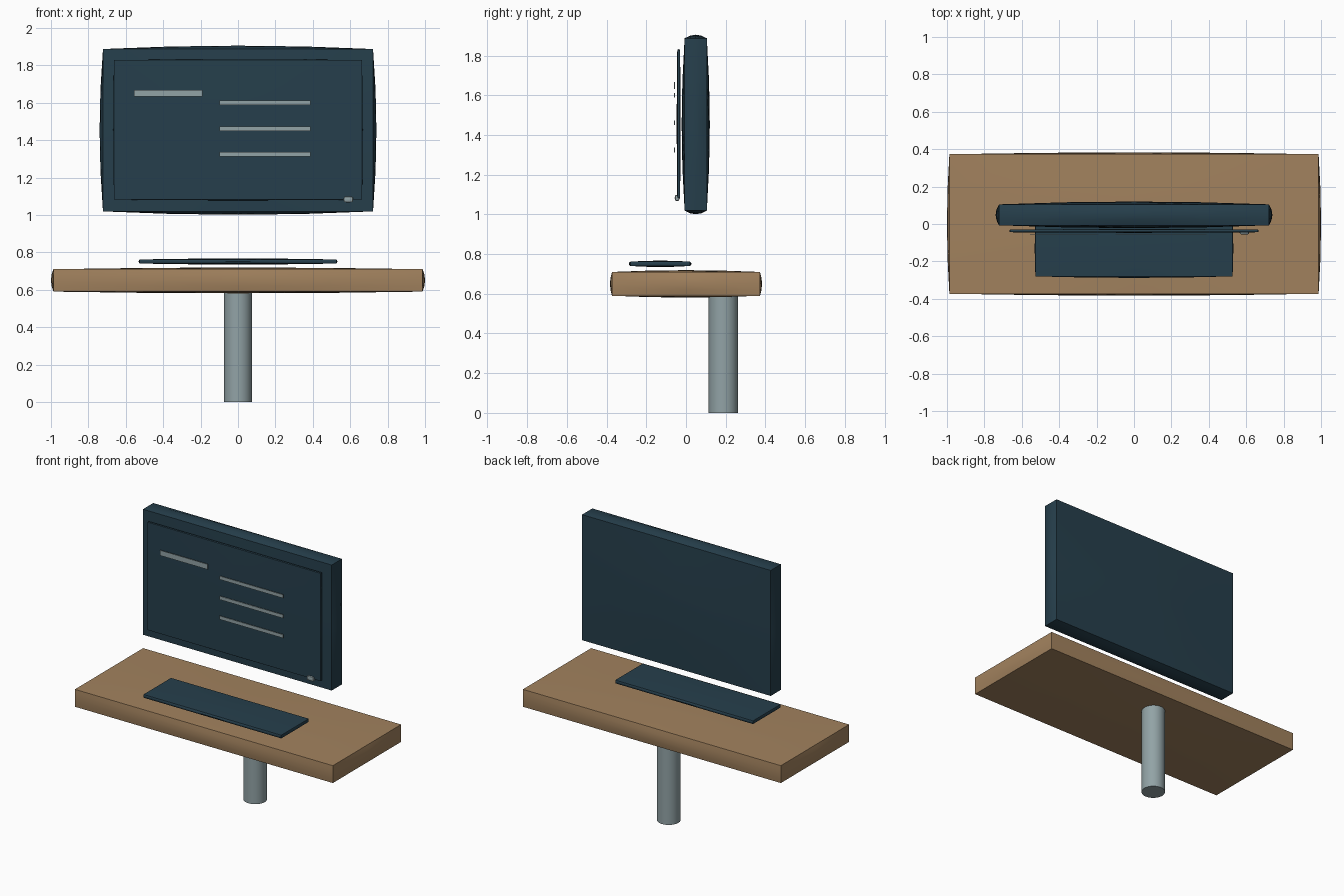
import bpy, bmesh, math

if "Cube" in bpy.data.objects:
    bpy.data.objects.remove(bpy.data.objects["Cube"])


def material(name, rgb):
    # sRGB 0-255 converted to linear
    lin = [((c / 255 + 0.055) / 1.055) ** 2.4 for c in rgb]
    m = bpy.data.materials.new(name)
    m.diffuse_color = (*lin, 1)
    m.use_nodes = True
    m.node_tree.nodes["Principled BSDF"].inputs["Base Color"].default_value = m.diffuse_color
    return m


WOOD = material("tan_wood", (162, 130, 94))
DARK = material("dark_teal", (38, 63, 76))
GREY = material("pale_grey", (146, 163, 166))


def finish(bm, name, mat):
    bmesh.ops.recalc_face_normals(bm, faces=bm.faces)
    me = bpy.data.meshes.new(name)
    bm.to_mesh(me)
    bm.free()
    me.materials.append(mat)
    ob = bpy.data.objects.new(name, me)
    bpy.context.collection.objects.link(ob)
    bpy.ops.object.select_all(action='DESELECT')
    ob.select_set(True)
    bpy.context.view_layer.objects.active = ob
    bpy.ops.object.shade_smooth_by_angle(angle=math.radians(30))
    return ob


def pillow(name, centre, half, bulge, mat):
    """Box whose six faces swell outward gently; half is the corner half size."""
    bm = bmesh.new()
    bmesh.ops.create_cube(bm, size=2)
    bmesh.ops.subdivide_edges(bm, edges=bm.edges[:], cuts=3, use_grid_fill=True)
    for v in bm.verts:
        u = v.co.copy()
        for i in range(3):
            j, k = (i + 1) % 3, (i + 2) % 3
            swell = bulge[i] * (1 - u[j] ** 2) * (1 - u[k] ** 2)
            v.co[i] = centre[i] + u[i] * (half[i] + swell)
    return finish(bm, name, mat)


def box(name, lo, hi, mat):
    bm = bmesh.new()
    bmesh.ops.create_cube(bm, size=1)
    for v in bm.verts:
        v.co = [lo[i] if v.co[i] < 0 else hi[i] for i in range(3)]
    return finish(bm, name, mat)


# Desk top
pillow("desk_top", (0, 0, 0.65), (0.987, 0.373, 0.06), (0.013, 0.01, 0.009), WOOD)

# Support post under the desk, set towards the back
bm = bmesh.new()
bmesh.ops.create_cone(bm, cap_ends=True, segments=32, radius1=0.074, radius2=0.074, depth=0.6)
bmesh.ops.translate(bm, verts=bm.verts, vec=(0, 0.188, 0.3))
finish(bm, "support_post", GREY)

# Keyboard slab
pillow("keyboard", (0, -0.13, 0.751), (0.527, 0.15, 0.011), (0.004, 0.008, 0.005), DARK)

# Monitor body and screen panel
pillow("monitor_body", (0, 0.049, 1.453), (0.722, 0.056, 0.434), (0.018, 0.015, 0.018), DARK)
pillow("screen_panel", (0, -0.037, 1.455), (0.663, 0.007, 0.373), (0.004, 0.003, 0.004), DARK)

# Thin bars on the screen
box("heading_bar", (-0.555, -0.060, 1.632), (-0.19, -0.055, 1.668), GREY)
for n, z in enumerate((1.60, 1.461, 1.324)):
    box(f"text_bar_{n + 1}", (-0.10, -0.060, z - 0.012), (0.387, -0.055, z + 0.012), GREY)

# Power button in the lower right corner
pillow("power_button", (0.59, -0.045, 1.083), (0.023, 0.009, 0.013), (0.002, 0.003, 0.003), GREY)
